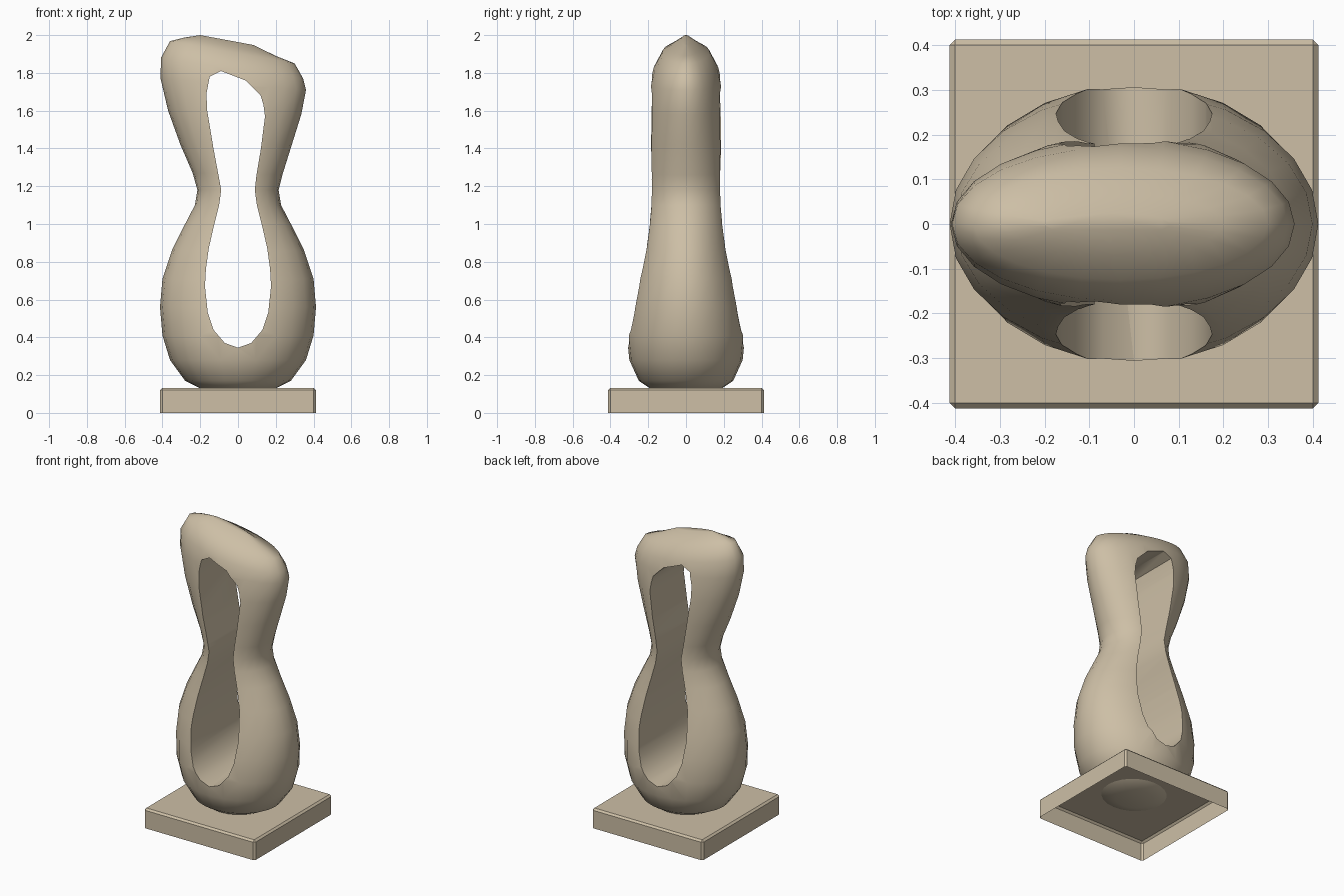
import bpy, bmesh, math

if "Cube" in bpy.data.objects:
    bpy.data.objects.remove(bpy.data.objects["Cube"])

stone = bpy.data.materials.new("beige stone")
stone.diffuse_color = (0.61, 0.52, 0.38, 1)
stone.use_nodes = True
stone.node_tree.nodes["Principled BSDF"].inputs["Base Color"].default_value = stone.diffuse_color


def make_object(name, bm):
    bmesh.ops.recalc_face_normals(bm, faces=bm.faces[:])
    mesh = bpy.data.meshes.new(name)
    bm.to_mesh(mesh)
    bm.free()
    obj = bpy.data.objects.new(name, mesh)
    obj.data.materials.append(stone)
    bpy.context.collection.objects.link(obj)
    return obj


def loft(name, rings):
    """Skin a stack of closed rings and cap both ends."""
    bm = bmesh.new()
    loops = [[bm.verts.new(p) for p in ring] for ring in rings]
    n = len(loops[0])
    for a, b in zip(loops, loops[1:]):
        for i in range(n):
            j = (i + 1) % n
            bm.faces.new((a[i], a[j], b[j], b[i]))
    bm.faces.new(loops[0])
    bm.faces.new(loops[-1])
    return make_object(name, bm)


def tilted_ellipse(xl, zl, xr, zr, depth, n=24):
    """Ellipse between a left and a right end point of the front outline."""
    ring = []
    for i in range(n):
        t = 2 * math.pi * i / n
        c = math.cos(t)
        ring.append(((xl + xr) / 2 + c * (xr - xl) / 2, depth * math.sin(t),
                     (zl + zr) / 2 + c * (zr - zl) / 2))
    return ring


# Body: symmetric belly and neck (half width, z, half depth), then slanted head
belly = [(0.12, 0.105, 0.11), (0.20, 0.13, 0.19), (0.28, 0.17, 0.25),
         (0.36, 0.28, 0.30), (0.40, 0.41, 0.313), (0.413, 0.56, 0.295),
         (0.40, 0.71, 0.27), (0.35, 0.86, 0.236), (0.28, 1.0, 0.215),
         (0.228, 1.10, 0.205), (0.215, 1.18, 0.20)]
head = [(-0.24, 1.27, 0.235, 1.26, 0.202), (-0.305, 1.42, 0.285, 1.42, 0.206),
        (-0.37, 1.60, 0.335, 1.58, 0.203), (-0.41, 1.77, 0.36, 1.71, 0.191),
        (-0.408, 1.88, 0.345, 1.77, 0.172), (-0.36, 1.968, 0.30, 1.85, 0.125),
        (-0.29, 1.986, 0.20, 1.89, 0.07), (-0.20, 2.0, 0.08, 1.948, 0.025)]
rings = [tilted_ellipse(-w, z, w, z, d) for w, z, d in belly]
rings += [tilted_ellipse(*h) for h in head]
body = loft("sculpture_body", rings)

# Opening: hourglass outline cut straight through from front to back
lower = [(0.07, 0.37), (0.13, 0.44), (0.16, 0.53), (0.175, 0.67), (0.17, 0.76),
         (0.155, 0.87), (0.13, 0.98), (0.10, 1.10), (0.089, 1.18)]
upper = [(0.098, 1.26), (0.12, 1.39), (0.143, 1.57), (0.135, 1.63), (0.12, 1.68),
         (0.04, 1.76), (-0.09, 1.81), (-0.15, 1.78), (-0.167, 1.69),
         (-0.163, 1.60), (-0.13, 1.40), (-0.098, 1.23)]
outline = [(0, 0.345)] + lower + upper + [(-x, z) for x, z in reversed(lower)]
cutter = loft("opening_cutter", [[(x, y, z) for x, z in outline] for y in (-0.6, 0.6)])
cutter.hide_render = True

cut = body.modifiers.new("opening", "BOOLEAN")
cut.operation = "DIFFERENCE"
cut.solver = "EXACT"
cut.object = cutter
bpy.context.view_layer.objects.active = body
body.select_set(True)
cutter.select_set(False)
bpy.ops.object.modifier_apply(modifier=cut.name)
bpy.data.objects.remove(cutter)
bpy.ops.object.shade_smooth_by_angle(angle=math.radians(52))

# Plinth: square slab with chamfered edges and an open underside
bm = bmesh.new()
bmesh.ops.create_cube(bm, size=1)
for v in bm.verts:
    v.co = (v.co.x * 0.826, v.co.y * 0.826, (v.co.z + 0.5) * 0.132)
edges = [e for e in bm.edges if max(v.co.z for v in e.verts) > 0.01]
bmesh.ops.bevel(bm, geom=edges, offset=0.012, segments=1, affect="EDGES")
bm.normal_update()
bottom = [f for f in bm.faces if f.normal.z < -0.9]
bmesh.ops.delete(bm, geom=bottom, context="FACES_ONLY")
make_object("plinth", bm)
